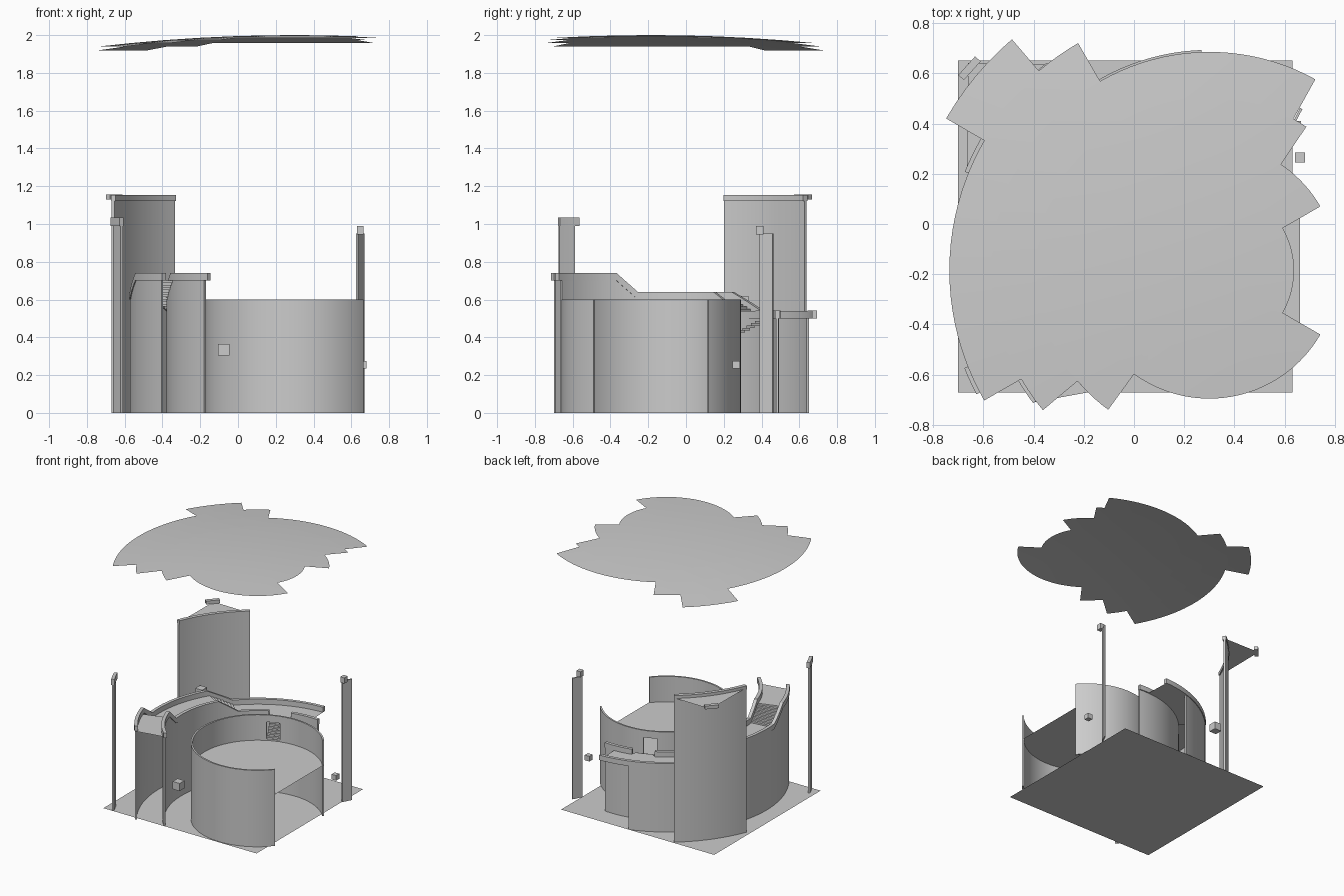
import bpy, bmesh, math

if "Cube" in bpy.data.objects:
    bpy.data.objects.remove(bpy.data.objects["Cube"])

CX, CY = 0.30, -0.185          # common centre of every curved part


def polar(r, a, z):
    t = math.radians(a)
    return (CX + r * math.cos(t), CY + r * math.sin(t), z)


def finish(name, bm, smooth=True):
    bmesh.ops.remove_doubles(bm, verts=bm.verts, dist=1e-5)
    bmesh.ops.recalc_face_normals(bm, faces=bm.faces)
    me = bpy.data.meshes.new(name)
    bm.to_mesh(me)
    bm.free()
    ob = bpy.data.objects.new(name, me)
    bpy.context.collection.objects.link(ob)
    if smooth:
        bpy.ops.object.select_all(action='DESELECT')
        bpy.context.view_layer.objects.active = ob
        ob.select_set(True)
        bpy.ops.object.shade_smooth_by_angle(angle=math.radians(30))
    return ob


def lerp_profile(profile, a):
    for (a0, z0), (a1, z1) in zip(profile, profile[1:]):
        if a0 <= a <= a1:
            return z0 + (z1 - z0) * (a - a0) / (a1 - a0)
    return profile[-1][1]


def arc_wall(name, r0, r1, profile, bottom=0.0, height=None):
    """Curved wall; profile lists (angle, top z). height makes a floating cap."""
    n = max(2, int((profile[-1][0] - profile[0][0]) / 2))
    angs = {profile[0][0] + i * (profile[-1][0] - profile[0][0]) / n for i in range(n + 1)}
    angs |= {p[0] for p in profile}
    bm = bmesh.new()
    rows = []
    for a in sorted(angs):
        top = lerp_profile(profile, a)
        low = top - height if height else bottom
        rows.append([bm.verts.new(polar(r, a, z)) for r, z in
                     ((r0, low), (r1, low), (r1, top), (r0, top))])
    for p, q in zip(rows, rows[1:]):
        for i in range(4):
            j = (i + 1) % 4
            bm.faces.new((p[i], p[j], q[j], q[i]))
    bm.faces.new(rows[0])
    bm.faces.new(rows[-1][::-1])
    return finish(name, bm)


def flat(name, pts):
    bm = bmesh.new()
    bm.faces.new([bm.verts.new(p) for p in pts])
    return finish(name, bm, False)


def ring_floor(bm, r0, r1, a0, a1, z0, z1=None):
    """Sector strip (or radial riser when z1 is given) added to bm."""
    if z1 is not None:
        bm.faces.new([bm.verts.new(p) for p in (
            polar(r0, a0, z0), polar(r1, a0, z0), polar(r1, a0, z1), polar(r0, a0, z1))])
        return
    n = max(1, round((a1 - a0) / 2))
    for i in range(n):
        b, c = a0 + (a1 - a0) * i / n, a0 + (a1 - a0) * (i + 1) / n
        bm.faces.new([bm.verts.new(p) for p in (
            polar(r0, b, z0), polar(r1, b, z0), polar(r1, c, z0), polar(r0, c, z0))])


def box(name, loc, size, rot=0.0):
    bpy.ops.mesh.primitive_cube_add(size=1, location=loc, rotation=(0, 0, math.radians(rot)))
    ob = bpy.context.object
    ob.name = name
    ob.scale = size


# ground sheet
flat("ground", [(-0.70, -0.67, 0), (0.63, -0.67, 0), (0.63, 0.65, 0), (-0.70, 0.65, 0)])

# drum wall, open on the right, with a doorway at the back
R = 0.475
arc_wall("drum_wall_back", R - 0.013, R, [(40, 0.6), (105, 0.6)])
arc_wall("drum_wall_front", R - 0.013, R, [(117, 0.6), (320, 0.6)])
arc_wall("door_sill", R - 0.013, R, [(105, 0.4), (117, 0.4)])
arc_wall("door_lintel", R - 0.013, R, [(105, 0.6), (117, 0.6)], height=0.055)
flat("drum_floor", [polar(R - 0.005, 40 + 4 * i, 0.4) for i in range(71)])

# stairs from the doorway out to the walkway
bm = bmesh.new()
STEPS = 8
for i in range(STEPS):
    r0 = 0.465 + 0.205 * i / STEPS
    r1 = 0.465 + 0.205 * (i + 1) / STEPS
    z0, z1 = 0.4 + 0.1 * i / STEPS, 0.4 + 0.1 * (i + 1) / STEPS
    ring_floor(bm, r0, r1, 105, 117, z1)
    bm.faces.new([bm.verts.new(p) for p in (
        polar(r0, 105, z0), polar(r0, 117, z0), polar(r0, 117, z1), polar(r0, 105, z1))])
finish("door_stairs", bm, False)

# walkway around the drum: three levels joined by two flights
bm = bmesh.new()
RI, RO = 0.67, 0.87
ring_floor(bm, RI, RO, 92, 137, 0.50)
ring_floor(bm, RI, RO, 150, 187, 0.60)
ring_floor(bm, RI, RO, 199, 217, 0.70)
for a0, a1, zb in ((137, 150, 0.50), (187, 199, 0.60)):
    for i in range(STEPS):
        b, c = a0 + (a1 - a0) * i / STEPS, a0 + (a1 - a0) * (i + 1) / STEPS
        z0, z1 = zb + 0.1 * i / STEPS, zb + 0.1 * (i + 1) / STEPS
        ring_floor(bm, RI, RO, b, c, z1)
        ring_floor(bm, RI, RO, b, c, z0, z1)
finish("walkway", bm, False)
flat("walkway_front_tip", [polar(RI, 217, 0.70), polar(RO, 217, 0.70), polar(RI, 226, 0.70)])

# walls carrying the walkway, and their parapet caps
slope = [(137, 0.54), (150, 0.64), (186, 0.64), (196, 0.74)]
arc_wall("outer_wall", 0.86, 0.873, [(107, 0.54)] + slope + [(216, 0.74)])
arc_wall("outer_cap", 0.853, 0.878, [(92, 0.541)] + slope + [(217, 0.741)], height=0.04)
arc_wall("inner_wall_back", 0.665, 0.678, [(85, 0.50), (118, 0.50)])
arc_wall("inner_wall", 0.665, 0.678, [(118, 0.54)] + slope + [(225, 0.74)])
arc_wall("inner_cap", 0.66, 0.685, [(118, 0.541)] + slope + [(227.5, 0.741)], height=0.04)
arc_wall("inner_cap_back", 0.66, 0.685, [(85, 0.541), (104, 0.541)], height=0.04)

# tall corner tower with its flat top
arc_wall("tower_wall", 1.03, 1.045, [(128, 1.15), (158, 1.15)])
arc_wall("tower_cap", 1.022, 1.05, [(128, 1.153), (158, 1.153)], height=0.03)
flat("tower_top", [polar(1.04, 128 + 2 * i, 1.13) for i in range(16)] + [(-0.66, 0.64, 1.13)])
box("tower_bracket", (-0.655, 0.62, 1.143), (0.10, 0.03, 0.026), 48)

# slim posts at the front left and right
arc_wall("left_post", 1.03, 1.045, [(203, 1.0), (208, 1.0)])
arc_wall("left_post_cap", 1.025, 1.05, [(201.7, 1.035), (208, 1.035)], height=0.045)
box("right_post", (0.648, 0.425, 0.475), (0.078, 0.01, 0.95), 63)
box("right_post_cap", (0.647, 0.39, 0.967), (0.035, 0.04, 0.045))

# small floating blocks
box("front_block", (-0.075, -0.63, 0.335), (0.06, 0.06, 0.06))
box("right_block", (0.66, 0.265, 0.255), (0.04, 0.04, 0.04))
box("back_block", (-0.53, 0.30, 0.59), (0.06, 0.06, 0.06))

# shallow domed roof, made of sectors reaching different radii
bm = bmesh.new()
SECTORS = [(-30, 30, 0.337), (30, 56, 0.51), (56, 61, 0.69), (61, 120, 0.87),
           (120, 130.5, 1.045), (130.5, 150, 1.21), (150, 210, 1.035),
           (210, 220, 0.865), (220, 234, 0.685), (234, 330, 0.51)]
RINGS = [0.0] + sorted({s[2] for s in SECTORS} | {0.17})


def roof_point(r, a):
    return polar(r, a, 2.0 - 0.056 * r * r)


for a0, a1, rmax in SECTORS:
    n = max(2, round((a1 - a0) / 3))
    rings = [r for r in RINGS if r <= rmax]
    for i in range(n):
        b, c = a0 + (a1 - a0) * i / n, a0 + (a1 - a0) * (i + 1) / n
        for r0, r1 in zip(rings, rings[1:]):
            pts = [roof_point(r0, b), roof_point(r1, b), roof_point(r1, c)]
            if r0 > 0:
                pts.append(roof_point(r0, c))
            bm.faces.new([bm.verts.new(p) for p in pts])
finish("roof", bm)
